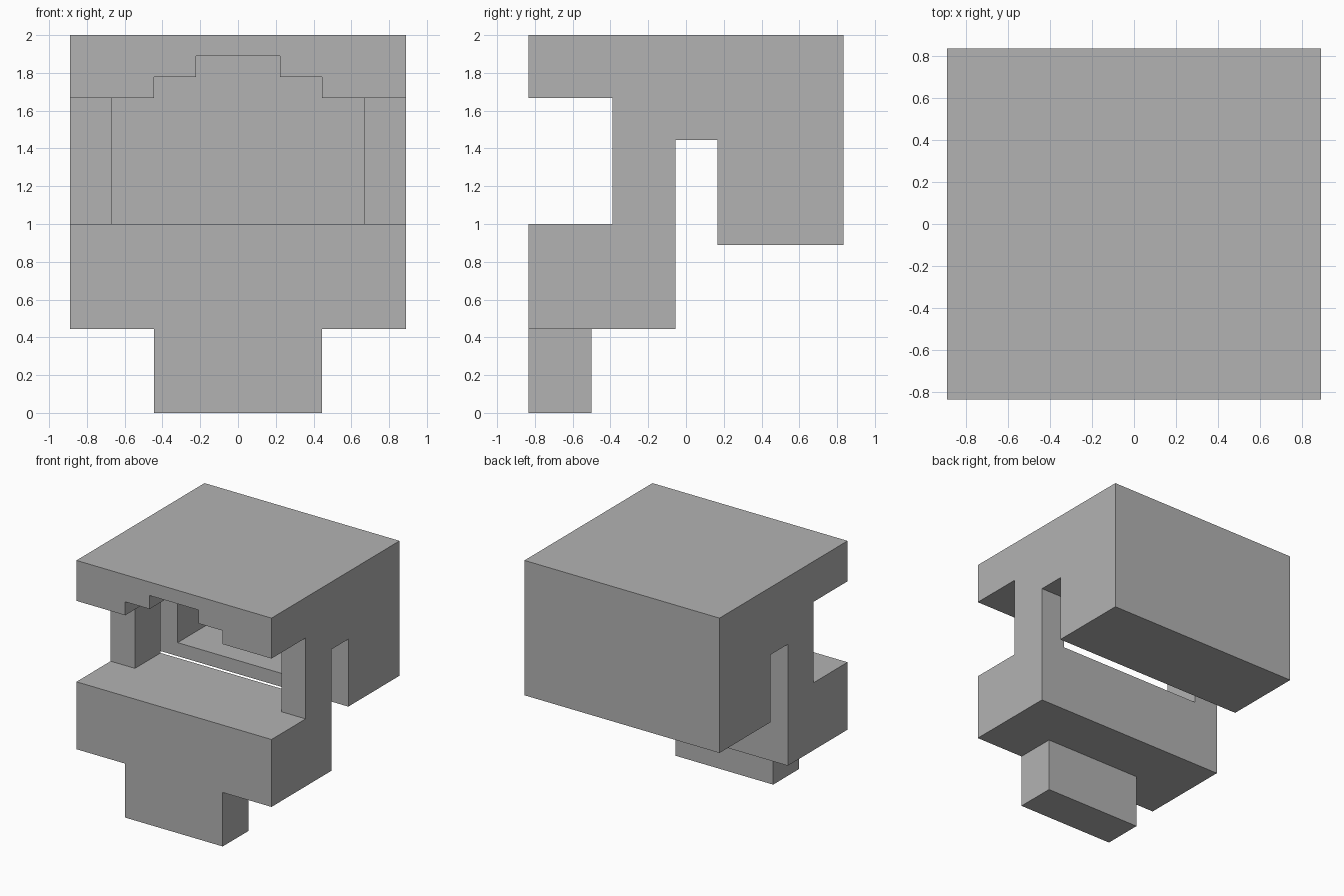
import bpy
import bmesh
from mathutils import Vector

cube = bpy.data.objects.get("Cube")
if cube:
    bpy.data.objects.remove(cube, do_unlink=True)

U = 1 / 9  # modelling grid step

grey = bpy.data.materials.new("plain grey")
grey.use_nodes = True
colour = (0.45, 0.45, 0.45, 1)
grey.diffuse_color = colour
grey.node_tree.nodes["Principled BSDF"].inputs["Base Color"].default_value = colour


def prism(name, outline, axis, start, end):
    """Extrude a flat outline along x or y; all measures in grid steps."""
    bm = bmesh.new()
    place = (lambda a, b: (start, a, b)) if axis == "x" else (lambda a, b: (a, start, b))
    face = bm.faces.new([bm.verts.new(Vector(place(a, b)) * U) for a, b in outline])
    out = bmesh.ops.extrude_face_region(bm, geom=[face])
    shift = Vector((end - start, 0, 0) if axis == "x" else (0, end - start, 0)) * U
    bmesh.ops.translate(bm, vec=shift, verts=[g for g in out["geom"] if isinstance(g, bmesh.types.BMVert)])
    bmesh.ops.recalc_face_normals(bm, faces=bm.faces)
    mesh = bpy.data.meshes.new(name)
    bm.to_mesh(mesh)
    bm.free()
    mesh.materials.append(grey)
    obj = bpy.data.objects.new(name, mesh)
    bpy.context.scene.collection.objects.link(obj)
    return obj


def combine(target, tool, operation):
    """Apply a boolean and discard the tool object."""
    tool.hide_render = True
    mod = target.modifiers.new(operation.lower(), "BOOLEAN")
    mod.operation = operation
    mod.solver = "EXACT"
    mod.object = tool
    bpy.context.view_layer.objects.active = target
    bpy.ops.object.modifier_apply(modifier=mod.name)
    bpy.data.objects.remove(tool, do_unlink=True)


def rect(a0, a1, b0, b1):
    return [(a0, b0), (a1, b0), (a1, b1), (a0, b1)]


# Outer helmet: side profile with face opening and side slot
side = [(-7.5, 18), (-7.5, 15), (-3.5, 15), (-3.5, 9), (-7.5, 9), (-7.5, 4),
        (-0.5, 4), (-0.5, 13), (1.5, 13), (1.5, 8), (7.5, 8), (7.5, 18)]
helmet = prism("helmet_shell", side, "x", -8, 8)

# Chin block under the jaw
combine(helmet, prism("chin", rect(-4, 4, 0, 4), "y", -7.5, -4.5), "UNION")

# Hollow for the head, between the side walls
combine(helmet, prism("head_hollow", rect(-3.5, 5.5, 9, 17), "x", -6, 6), "DIFFERENCE")

# Stepped arch under the brow
half = [(4, 14), (4, 16), (2, 16), (2, 17)]
arch = half + [(-x, z) for x, z in reversed(half)]
combine(helmet, prism("brow_arch", arch, "y", -8.5, -3), "DIFFERENCE")

# Tidy flat faces
bm = bmesh.new()
bm.from_mesh(helmet.data)
bmesh.ops.remove_doubles(bm, verts=bm.verts, dist=0.0001)
bmesh.ops.dissolve_limit(bm, angle_limit=0.01, verts=bm.verts, edges=bm.edges)
bm.to_mesh(helmet.data)
bm.free()
